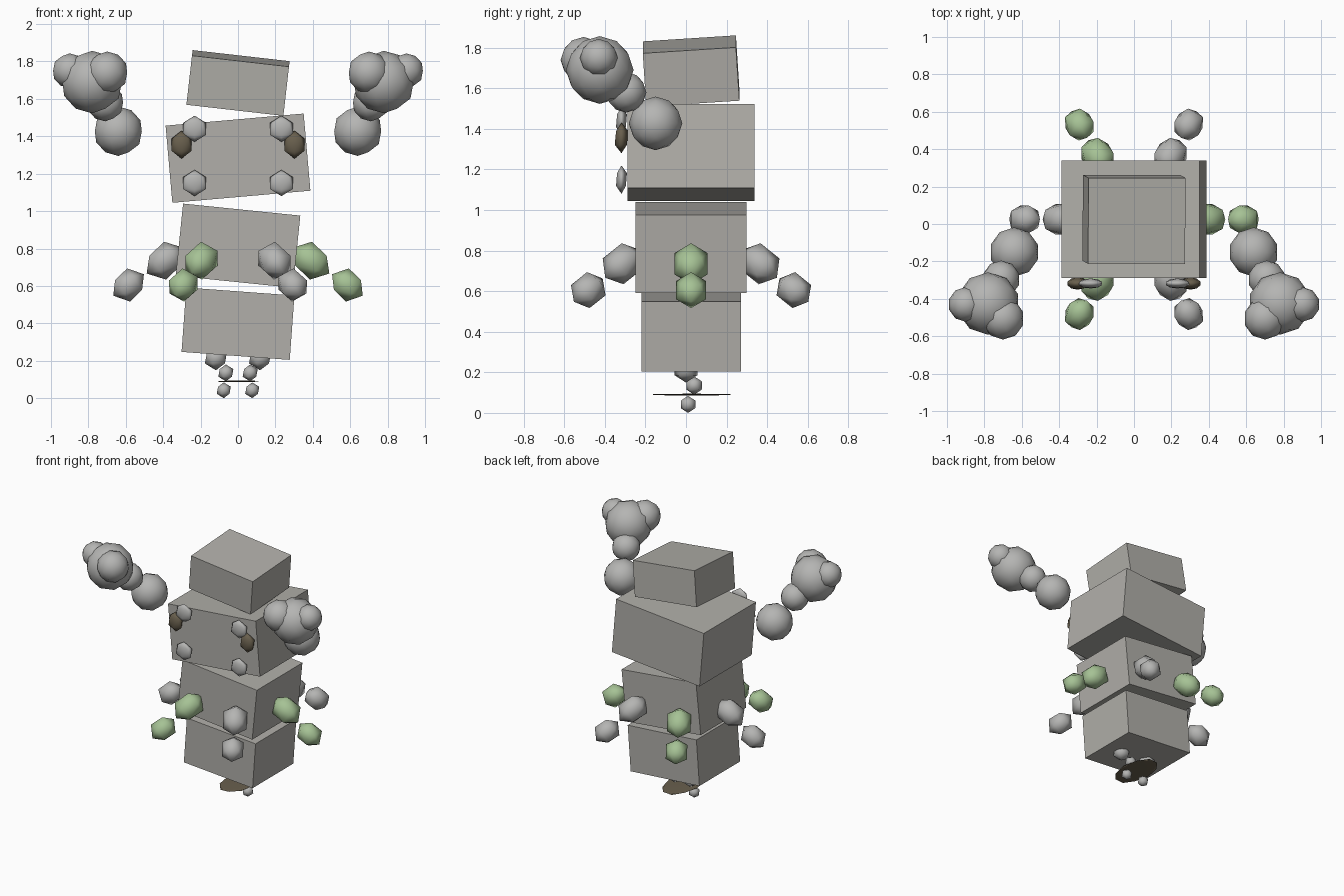
import bpy
from math import radians, cos, sin

cube = bpy.data.objects.get("Cube")
if cube:
    bpy.data.objects.remove(cube, do_unlink=True)


def material(name, r, g, b):
    m = bpy.data.materials.new(name)
    m.use_nodes = True
    m.diffuse_color = (r, g, b, 1)
    m.node_tree.nodes["Principled BSDF"].inputs["Base Color"].default_value = (r, g, b, 1)
    return m


STONE = material("warm_stone", 0.44, 0.43, 0.40)
GREY = material("pebble_grey", 0.46, 0.46, 0.45)
GREEN = material("moss_green", 0.38, 0.54, 0.30)
BROWN = material("earth_brown", 0.14, 0.115, 0.075)


def finish(name, size, mat):
    obj = bpy.context.object
    obj.name = name
    obj.scale = size
    obj.data.materials.append(mat)
    return obj


def block(name, z, size, tilt_y, tilt_x=0):
    bpy.ops.mesh.primitive_cube_add(size=1, location=(0, 0.025, z),
                                    rotation=(radians(tilt_x), radians(tilt_y), 0))
    finish(name, size, STONE)


def pebble(name, loc, size, mat=GREY, rot=(0, 0, 0), detail=1):
    bpy.ops.mesh.primitive_ico_sphere_add(subdivisions=detail, radius=1, location=loc,
                                          rotation=[radians(a) for a in rot])
    finish(name, size, mat)
    bpy.ops.object.shade_smooth()


# Stack of tilted stone blocks
block("hip_block", 0.398, (0.58, 0.49, 0.345), 4.2)
block("waist_block", 0.815, (0.63, 0.548, 0.388), 5.85)
block("chest_block", 1.283, (0.741, 0.627, 0.414), -5)
block("head_block", 1.685, (0.522, 0.46, 0.265), 6.5, 3.7)

# Six drooping limbs around the waist, alternately green and grey
for i in range(6):
    az = radians(60 * i)
    mat = GREY if i % 2 else GREEN
    for part, dist, z, length, width in (("upper", 0.39, 0.735, 0.12, 0.096),
                                         ("lower", 0.585, 0.605, 0.1, 0.086)):
        pebble(f"waist_limb_{part}_{i + 1}",
               (dist * cos(az), 0.025 + dist * sin(az), z),
               (width, width, length), mat, (0, 125, 60 * i))

for side, s in (("left", 1), ("right", -1)):
    # Floating arm with a knobbly fist
    for part, x, y, z, r in (("shoulder", 0.64, -0.15, 1.427, 0.132),
                             ("forearm", 0.71, -0.295, 1.58, 0.1),
                             ("fist", 0.78, -0.425, 1.69, 0.167),
                             ("inner_knuckle", 0.7, -0.505, 1.74, 0.113),
                             ("outer_knuckle", 0.9, -0.43, 1.75, 0.093)):
        pebble(f"{side}_{part}", (s * x, y, z), (r, r, r), detail=2)

    # Studs on the chest
    for part, z in (("upper", 1.44), ("lower", 1.15)):
        pebble(f"{side}_{part}_stud", (s * 0.232, -0.318, z), (0.03, 0.073, 0.07),
               rot=(0, 0, 90))
    pebble(f"{side}_brown_stud", (s * 0.302, -0.318, 1.355), (0.037, 0.062, 0.075),
           BROWN, (0, 0, 90))

    # Small legs under the hips
    for part, x, y, z, r in (("thigh", 0.118, 0.0, 0.215, 0.066),
                             ("shin", 0.065, 0.04, 0.135, 0.045),
                             ("foot", 0.076, 0.01, 0.042, 0.042)):
        pebble(f"{side}_{part}", (s * x, y, z), (r, r, r))

# Thin plate between the shins and feet
pebble("base_plate", (0.003, 0.028, 0.09), (0.13, 0.225, 0.005), BROWN)
